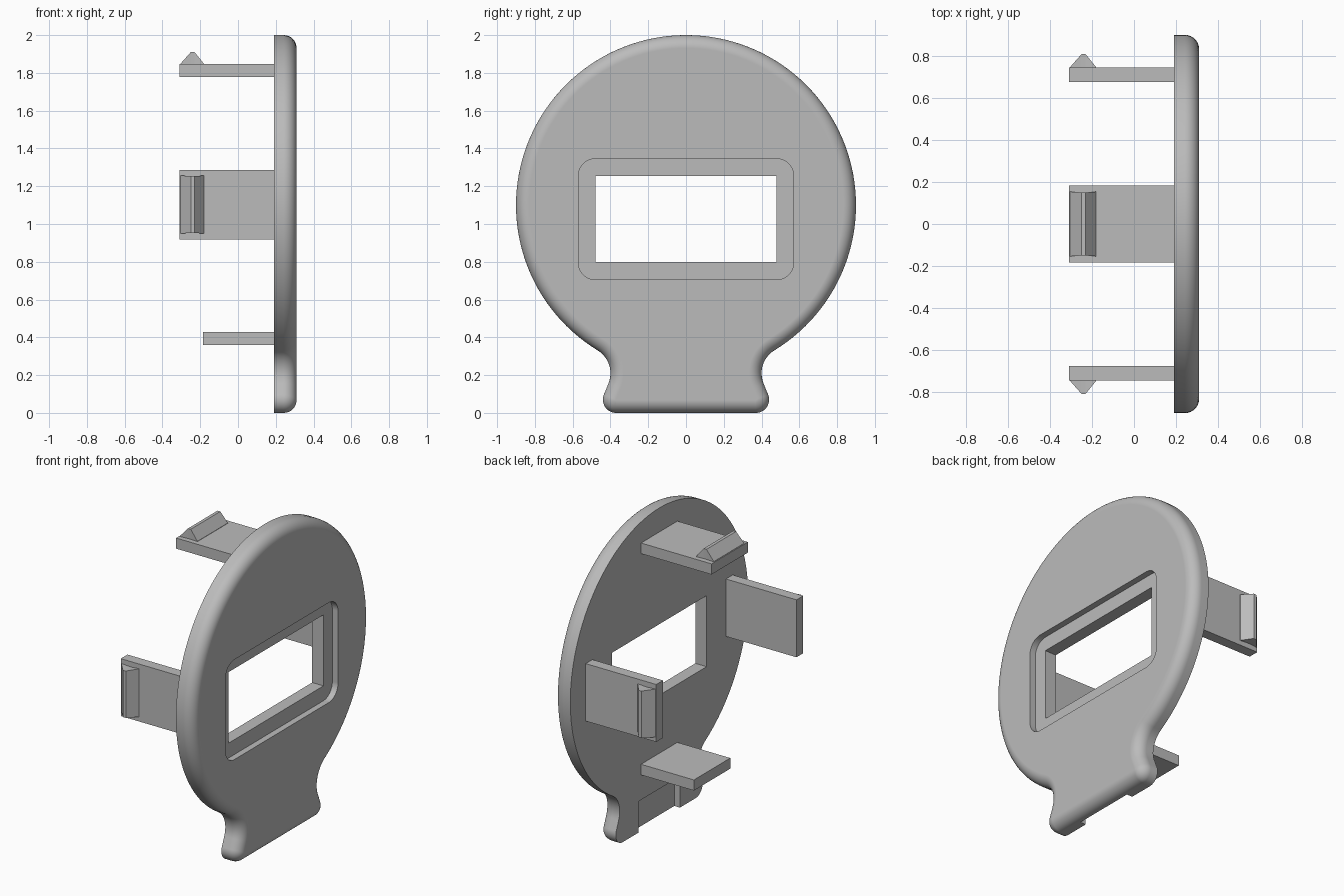
import bpy, bmesh
from math import cos, sin, pi, radians
from mathutils import Matrix, Vector

cube = bpy.data.objects.get("Cube")
if cube:
    bpy.data.objects.remove(cube, do_unlink=True)

grey = bpy.data.materials.new("plain grey")
grey.use_nodes = True
COLOR = (0.5, 0.5, 0.5, 1)
grey.diffuse_color = COLOR
grey.node_tree.nodes["Principled BSDF"].inputs["Base Color"].default_value = COLOR

BACK, FACE = 0.19, 0.31      # plate depth along x
EDGE = 0.068                 # rounding of the outer rim


def arc(cy, cz, r, a0, a1, n):
    return [(cy + r * cos(radians(a0 + (a1 - a0) * i / n)),
             cz + r * sin(radians(a0 + (a1 - a0) * i / n))) for i in range(n + 1)]


def outline(t):
    """Disc flowing through a concave neck into a foot, inset by t."""
    half = arc(0, 1.1, 0.9 - t, 90, -58.7, 56)
    half += arc(0.542, 0.21, 0.142 + t, 121.3, 202, 14)[1:]
    half += arc(0.37, 0.07, 0.07 - t, 22, -90, 12)
    return half + [(-y, z) for y, z in reversed(half[1:])]


def loft(name, rings):
    """Skin a list of (x, outline) rings and cap both ends."""
    bm = bmesh.new()
    loops = [[bm.verts.new((x, y, z)) for y, z in pts] for x, pts in rings]
    for a, b in zip(loops, loops[1:]):
        for i in range(len(a)):
            j = (i + 1) % len(a)
            bm.faces.new((a[i], a[j], b[j], b[i]))
    bm.faces.new(loops[0])
    bm.faces.new(loops[-1])
    bmesh.ops.recalc_face_normals(bm, faces=bm.faces)
    mesh = bpy.data.meshes.new(name)
    bm.to_mesh(mesh)
    bm.free()
    mesh.materials.append(grey)
    obj = bpy.data.objects.new(name, mesh)
    bpy.context.collection.objects.link(obj)
    return obj


def rect(y, z0, z1):
    return [(-y, z0), (y, z0), (y, z1), (-y, z1)]


def rounded_rect(y, z0, z1, r):
    pts = []
    for cy, cz, a in ((y - r, z0 + r, -90), (y - r, z1 - r, 0),
                      (r - y, z1 - r, 90), (r - y, z0 + r, 180)):
        pts += arc(cy, cz, r, a, a + 90, 8)
    return pts


def cut(target, cutter):
    cutter.hide_render = True
    mod = target.modifiers.new("cut", 'BOOLEAN')
    mod.operation, mod.solver, mod.object = 'DIFFERENCE', 'EXACT', cutter
    bpy.context.view_layer.objects.active = target
    bpy.ops.object.modifier_apply(modifier=mod.name)
    bpy.data.objects.remove(cutter, do_unlink=True)


# Face plate with a rounded front rim
rings = [(BACK, outline(0))]
for i in range(9):
    a = pi / 2 * i / 8
    rings.append((FACE - EDGE + EDGE * sin(a), outline(EDGE * (1 - cos(a)))))
plate = loft("face_plate", rings)

# Window, its shallow surround, and the notch behind the foot
cut(plate, loft("window_cutter", [(0, rect(0.48, 0.80, 1.255)), (0.5, rect(0.48, 0.80, 1.255))]))
surround = rounded_rect(0.57, 0.705, 1.345, 0.09)
cut(plate, loft("surround_cutter", [(FACE - 0.04, surround), (0.5, surround)]))
notch = rect(0.21, -0.1, 0.2)
cut(plate, loft("notch_cutter", [(0, notch), (BACK + 0.04, notch)]))

bpy.ops.object.select_all(action='DESELECT')
plate.select_set(True)
bpy.context.view_layer.objects.active = plate
bpy.ops.object.shade_smooth_by_angle(angle=radians(30))
weighted = plate.modifiers.new("even shading", 'WEIGHTED_NORMAL')
weighted.keep_sharp = True


# Arms behind the plate: built flat with "up" pointing outward, then turned
def turn(obj, angle, pivot, height):
    spin = Matrix.Rotation(angle, 4, Vector((1, 0, 0)))
    obj.data.transform(Matrix.Translation((0, 0, pivot)) @ spin @ Matrix.Translation((0, 0, height)))


def arm(name, angle, pivot, height, tip, barb):
    slab = rect(0.184, 0, 0.068)
    turn(loft(name, [(tip, slab), (BACK + 0.01, slab)]), angle, pivot, height)
    if barb:
        # Ridge with sloped sides and a narrow flat crest
        ridge = loft(name + "_barb", [(-0.305, rect(0.154, 0.06, 0.07)),
                                      (-0.25, rect(0.150, 0.06, 0.132)),
                                      (-0.23, rect(0.150, 0.06, 0.132)),
                                      (-0.18, rect(0.154, 0.06, 0.07))])
        turn(ridge, angle, pivot, height)


arm("top_arm", 0, 1.1, 0.678, -0.31, True)
arm("front_arm", pi / 2, 1.103, 0.676, -0.31, True)
arm("back_arm", -pi / 2, 1.103, 0.676, -0.31, True)
arm("bottom_arm", pi, 1.1, 0.672, -0.185, False)
